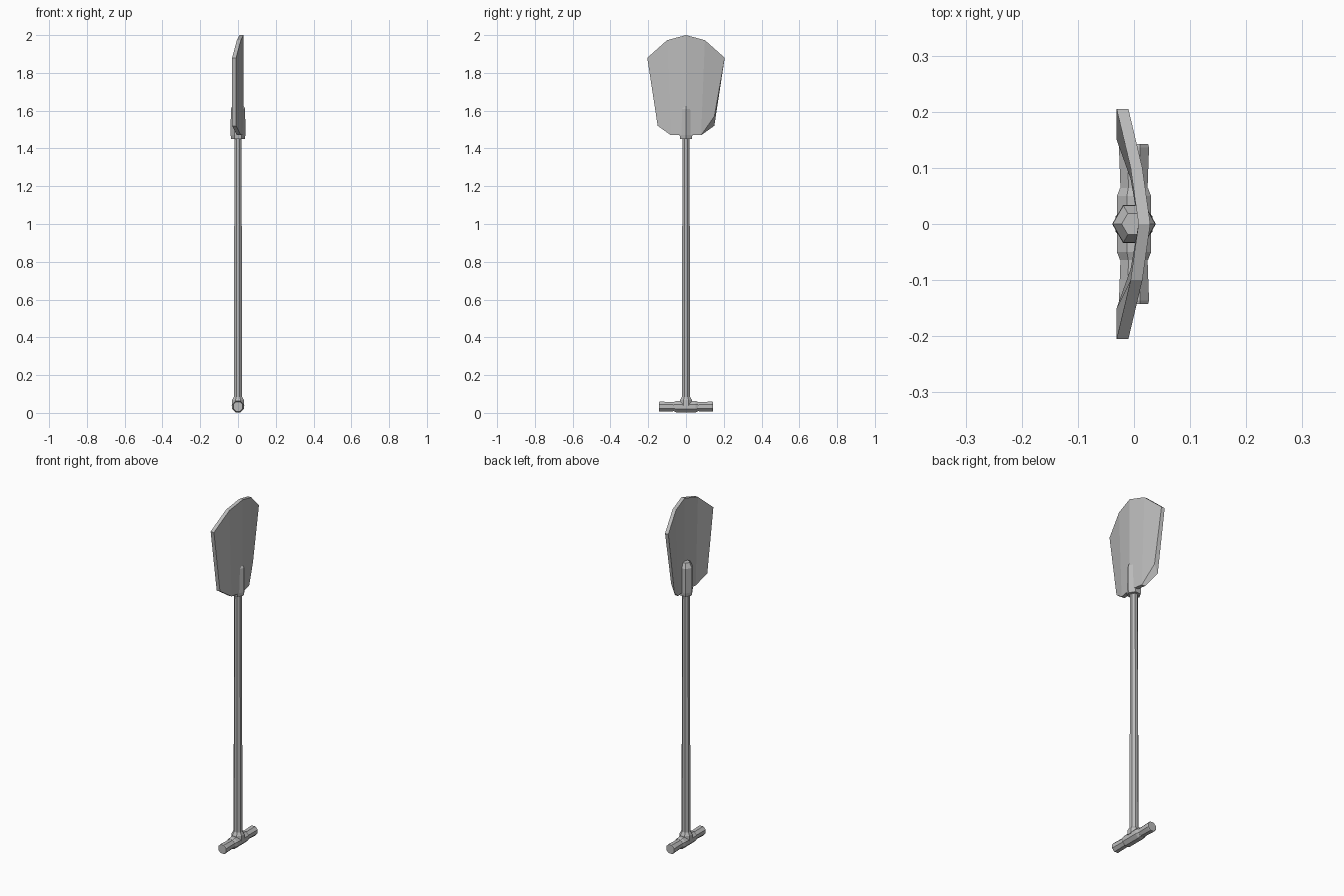
import bpy, bmesh, math
from mathutils import Vector, Matrix

cube = bpy.data.objects.get("Cube")
if cube:
    bpy.data.objects.remove(cube, do_unlink=True)

GREY = (0.5, 0.5, 0.5, 1)
metal = bpy.data.materials.new("plain grey")
metal.use_nodes = True
metal.diffuse_color = GREY
metal.node_tree.nodes["Principled BSDF"].inputs["Base Color"].default_value = GREY


def finish(name, bm):
    bmesh.ops.recalc_face_normals(bm, faces=bm.faces)
    mesh = bpy.data.meshes.new(name)
    bm.to_mesh(mesh)
    bm.free()
    mesh.materials.append(metal)
    obj = bpy.data.objects.new(name, mesh)
    bpy.context.collection.objects.link(obj)
    return obj


def lathe(name, profile, sides, turn=0.0, matrix=Matrix()):
    """Faceted solid from (radius, height) rings."""
    bm = bmesh.new()
    rings = []
    for r, h in profile:
        angles = [turn + math.tau * i / sides for i in range(sides)]
        rings.append([bm.verts.new(matrix @ Vector((r * math.cos(a), r * math.sin(a), h)))
                      for a in angles])
    for low, high in zip(rings, rings[1:]):
        for i in range(sides):
            j = (i + 1) % sides
            bm.faces.new((low[i], low[j], high[j], high[i]))
    bm.faces.new(rings[0])
    bm.faces.new(rings[-1])
    return finish(name, bm)


# Curved blade: (y, z) of each column's foot and top, with the bow of the sheet
foot = [(0, 1.47), (0.08, 1.47), (0.15, 1.52)]
top = [(0, 2.0), (0.1, 1.973), (0.205, 1.88)]
bow = [0.008, -0.006, -0.031]
THICK = 0.021

bm = bmesh.new()
columns = []
for k in range(-2, 3):
    side, i = (-1 if k < 0 else 1), abs(k)
    column = []
    for x in (bow[i], bow[i] + THICK):
        for y, z in (foot[i], top[i]):
            # worn lower corner on the outer face
            if k == 2 and z < 1.6 and x > bow[i]:
                y, z = 0.15, 1.57
            column.append(bm.verts.new((x, side * y, z)))
    columns.append(column)
for a, b in zip(columns, columns[1:]):
    for p, q in ((0, 1), (1, 3), (3, 2), (2, 0)):
        bm.faces.new((a[p], a[q], b[q], b[p]))
for end in (columns[0], columns[-1]):
    bm.faces.new((end[0], end[1], end[3], end[2]))
finish("blade", bm)

# Socket holding the blade, with a bevelled cap
lathe("socket", [(0.036, 1.45), (0.039, 1.47), (0.038, 1.61), (0.022, 1.637)], 6)

# Long shaft
lathe("shaft", [(0.024, 0.05), (0.023, 0.5), (0.02, 1.47)], 8, math.pi / 8)

# Cross grip lying along y
along_y = Matrix.Translation((0, 0, 0.033)) @ Matrix.Rotation(-math.pi / 2, 4, 'X')
lathe("grip", [(0.027, -0.143), (0.029, -0.136), (0.026, -0.06),
               (0.026, 0.06), (0.029, 0.136), (0.027, 0.143)], 8, math.pi / 8, along_y)

# Thick collar and neck where grip meets shaft
lathe("grip_collar", [(0.027, -0.064), (0.033, -0.05), (0.033, 0.05),
                      (0.027, 0.064)], 8, math.pi / 8, along_y)
lathe("shaft_neck", [(0.036, 0.04), (0.034, 0.068), (0.024, 0.085)], 8, math.pi / 8)
